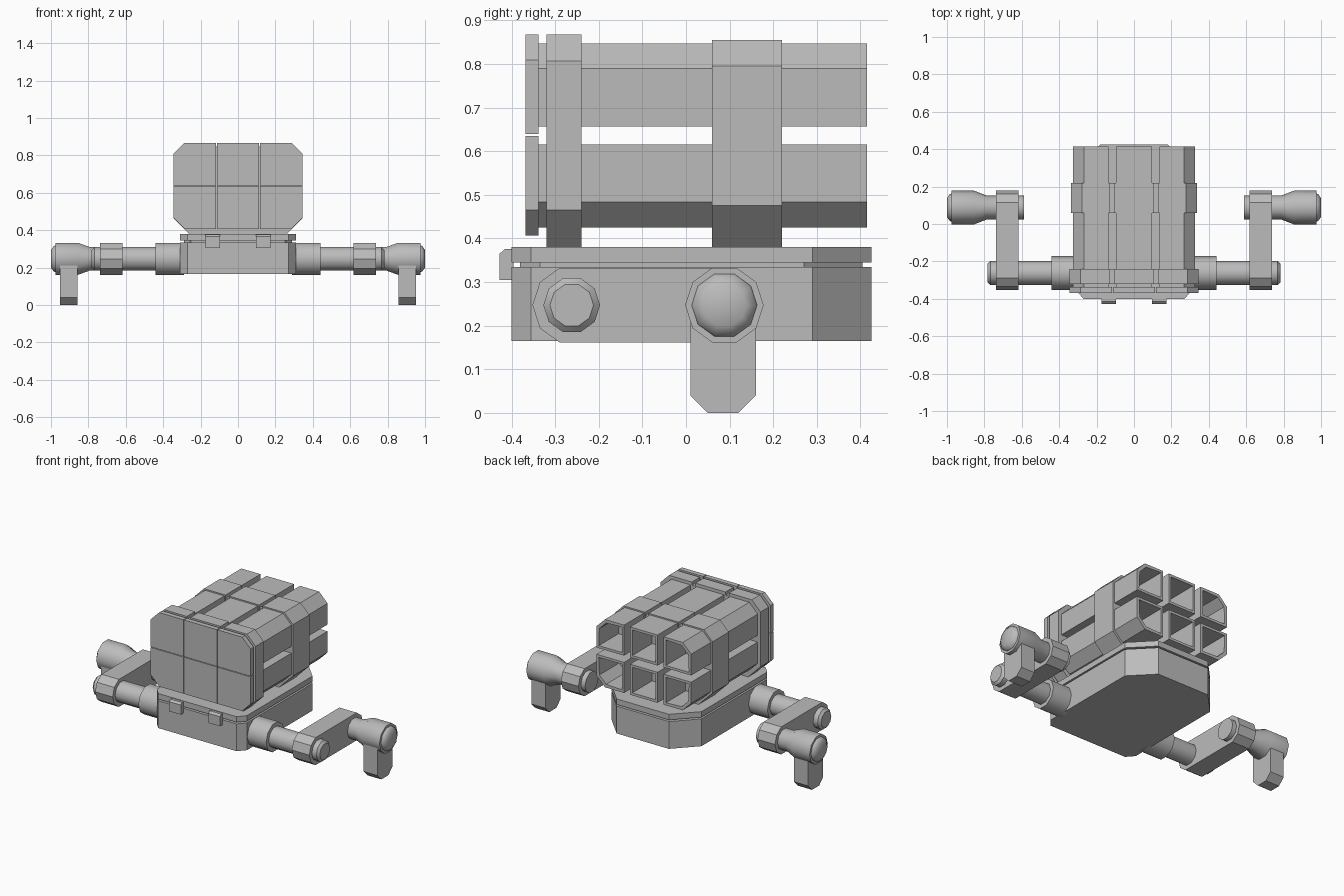
import bpy, bmesh, math
from mathutils import Vector

cube = bpy.data.objects.get("Cube")
if cube:
    bpy.data.objects.remove(cube, do_unlink=True)

grey = bpy.data.materials.new("plain grey")
grey.use_nodes = True
COLOUR = (0.5, 0.5, 0.5, 1)
grey.diffuse_color = COLOUR
grey.node_tree.nodes["Principled BSDF"].inputs["Base Color"].default_value = COLOUR


def finish(name, bm, smooth=False):
    bmesh.ops.recalc_face_normals(bm, faces=bm.faces[:])
    mesh = bpy.data.meshes.new(name)
    bm.to_mesh(mesh)
    bm.free()
    mesh.materials.append(grey)
    obj = bpy.data.objects.new(name, mesh)
    bpy.context.collection.objects.link(obj)
    if smooth:
        bpy.ops.object.select_all(action="DESELECT")
        obj.select_set(True)
        bpy.context.view_layer.objects.active = obj
        bpy.ops.object.shade_smooth_by_angle(angle=math.radians(40))
    return obj


def prism(name, outline, axis, lo, hi, bore=0):
    """Extrude a 2D outline along an axis; bore hollows out the far end."""
    bm = bmesh.new()

    def ring(d):
        verts = []
        for a, b in outline:
            co = [a, b]
            co.insert(axis, d)
            verts.append(bm.verts.new(co))
        return verts
    near, far = ring(lo), ring(hi)
    n = len(outline)
    bm.faces.new(near)
    mouth = bm.faces.new(far)
    for i in range(n):
        j = (i + 1) % n
        bm.faces.new((near[i], near[j], far[j], far[i]))
    bmesh.ops.recalc_face_normals(bm, faces=bm.faces[:])
    if bore:
        bmesh.ops.inset_individual(bm, faces=[mouth], thickness=0.022)
        inner = bmesh.ops.extrude_discrete_faces(bm, faces=[mouth])["faces"][0]
        shift = Vector((0, 0, 0))
        shift[axis] = -bore
        bmesh.ops.translate(bm, verts=inner.verts[:], vec=shift)
    return finish(name, bm)


def cut_rect(x0, x1, z0, z1, bl=0, br=0, tr=0, tl=0):
    """Rectangle outline with chosen corners chamfered."""
    pts = []
    for x, z, sx, sz, c, flip in ((x0, z0, 1, 1, bl, False), (x1, z0, -1, 1, br, True),
                                  (x1, z1, -1, -1, tr, False), (x0, z1, 1, -1, tl, True)):
        if not c:
            pts.append((x, z))
            continue
        pair = [(x, z + sz * c), (x + sx * c, z)]
        pts += pair[::-1] if flip else pair
    return pts


def lathe_x(name, stations, y, z, side, sides=10):
    """Turned part along x from (x, radius) stations."""
    bm = bmesh.new()
    rings = []
    for x, r in stations:
        rings.append([bm.verts.new((side * x, y + r * math.cos(i * math.tau / sides),
                                    z + r * math.sin(i * math.tau / sides)))
                      for i in range(sides)])
    bm.faces.new(rings[0])
    bm.faces.new(rings[-1])
    for a, b in zip(rings, rings[1:]):
        for i in range(sides):
            j = (i + 1) % sides
            bm.faces.new((a[i], a[j], b[j], b[i]))
    return finish(name, bm, smooth=True)


# Base, seam filler and top plate share one outline
def deck(s=0):
    right = [(0.27 - s, -0.40 + s), (0.31 - s, -0.355 + s), (0.31 - s, 0.29 - s), (0.18 - s, 0.425 - s)]
    return right + [(-x, y) for x, y in reversed(right)]


prism("base", deck(), 2, 0.165, 0.335)
prism("base_seam", deck(0.02), 2, 0.33, 0.35)
prism("top_plate", deck(), 2, 0.345, 0.38)

# Latches on the front of the top plate
latch = [(-0.395, 0.305), (-0.427, 0.305), (-0.427, 0.365), (-0.415, 0.376), (-0.395, 0.376)]
for side, label in ((1, "left"), (-1, "right")):
    prism(label + "_latch", latch, 0, side * 0.135 - 0.04, side * 0.135 + 0.04)

# Six square tubes with front covers
PITCH = 0.231
for col, cname in ((-1, "right"), (0, "middle"), (1, "left")):
    for row, rname in ((0, "lower"), (1, "upper")):
        c = 0.058
        cuts = dict(bl=c * (col < 0 and not row), br=c * (col > 0 and not row),
                    tr=c * (col > 0 and row), tl=c * (col < 0 and row))
        x = col * PITCH
        z = 0.52 + row * 0.232
        prism(f"{rname}_{cname}_tube",
              cut_rect(x - 0.095, x + 0.095, z - 0.095, z + 0.095, **cuts),
              1, -0.345, 0.415, bore=0.5)
        z = 0.521 + row * 0.232
        prism(f"{rname}_{cname}_cover",
              cut_rect(x - 0.113, x + 0.113, z - 0.114, z + 0.114, **cuts),
              1, -0.368, -0.338)

# Clamping bands: a solid core with three outer segments leaving narrow grooves
for name, y0, y1, half, top, low in (("front_band", -0.32, -0.24, 0.345, 0.867, 0.085),
                                     ("rear_band", 0.06, 0.22, 0.337, 0.855, 0.095)):
    prism(name + "_core", cut_rect(-half + 0.01, half - 0.01, 0.38, top - 0.02,
                                   low, low, 0.06, 0.06), 1, y0 + 0.002, y1 - 0.002)
    gap = 0.012
    edge = PITCH / 2
    prism(name + "_middle", cut_rect(-edge + gap, edge - gap, 0.38, top), 1, y0, y1)
    prism(name + "_left", cut_rect(edge + gap, half, 0.38, top, br=low, tr=0.06), 1, y0, y1)
    prism(name + "_right", cut_rect(-half, -edge - gap, 0.38, top, bl=low, tl=0.06), 1, y0, y1)

# Folding side arms
Y1, Y2, Z = -0.262, 0.088, 0.247
R, r = 0.09, 0.065
arm = []
for centre, start in ((Y2, -72), (Y1, 108)):
    for k in range(5):
        a = math.radians(start + 36 * k)
        arm.append((centre + R * math.cos(a), Z + R * math.sin(a)))
foot = cut_rect(0.01, 0.16, 0.0, 0.25, bl=0.04, br=0.04)

for side, label in ((1, "left"), (-1, "right")):
    lathe_x(label + "_collar", [(0.29, R), (0.44, R)], Y1, Z, side)
    lathe_x(label + "_inner_shaft", [(0.30, r), (0.768, r), (0.782, 0.05)], Y1, Z, side)
    prism(label + "_crank", arm, 0, *sorted((side * 0.617, side * 0.737)))
    lathe_x(label + "_outer_shaft",
            [(0.588, r), (0.79, r), (0.855, R), (0.975, R), (0.975, 0.075),
             (0.985, 0.072), (1.0, 0.05)], Y2, Z, side)
    prism(label + "_foot", foot, 0, *sorted((side * 0.857, side * 0.952)))
